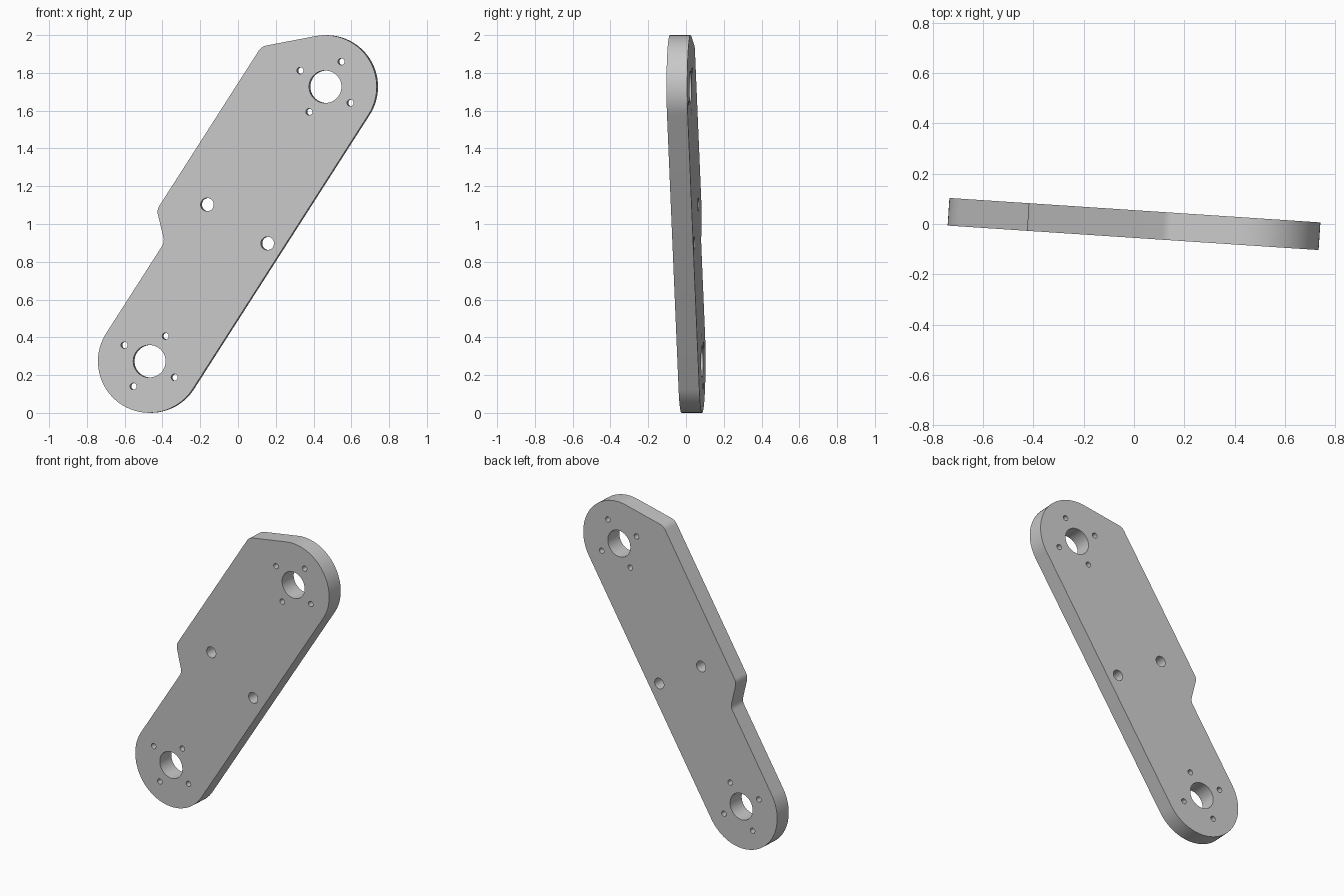
import bpy, bmesh
from math import radians, cos, sin, tan, pi
from mathutils import Matrix, Vector

cube = bpy.data.objects.get("Cube")
if cube:
    bpy.data.objects.remove(cube, do_unlink=True)

HALF = 0.8635       # half the distance between the bores
END_R = 0.273       # rounded end radius
THICK = 0.11


def arc(cx, cy, r, a0, a1, n):
    """Points along an arc, angles in degrees."""
    return [Vector((cx + r * cos(radians(a0 + (a1 - a0) * i / n)),
                    cy + r * sin(radians(a0 + (a1 - a0) * i / n)))) for i in range(n + 1)]


def fillet(before, corner, after, r, n=8):
    """Round one corner of the outline."""
    a, b, c = Vector(before), Vector(corner), Vector(after)
    d0, d1 = (a - b).normalized(), (c - b).normalized()
    half = d0.angle(d1) / 2
    centre = b + (d0 + d1).normalized() * r / sin(half)
    s, e = b + d0 * r / tan(half) - centre, b + d1 * r / tan(half) - centre
    return [centre + s.lerp(e, i / n).normalized() * r for i in range(n + 1)]


def add_loop(curve, points):
    spline = curve.splines.new('POLY')
    spline.points.add(len(points) - 1)
    for p, co in zip(spline.points, points):
        p.co = (co[0], co[1], 0, 1)
    spline.use_cyclic_u = True


def add_hole(curve, x, y, r, n):
    add_loop(curve, arc(x, y, r, 0, 360, n)[:-1])


# Outline along the arm axis: round ends, with a wider stepped side
lower_end = arc(-HALF, 0, END_R, 90, 270, 40)
upper_end = arc(HALF, 0, END_R, -90, 44.2, 32)
inner, step, shoulder = (-0.289, END_R), (-0.168, 0.4), (0.86, 0.4)
outline = lower_end + upper_end
outline += fillet(upper_end[-1], shoulder, step, 0.06)
outline += fillet(shoulder, step, inner, 0.06)
outline += fillet(step, inner, lower_end[0], 0.06)

curve = bpy.data.curves.new("arm_plate_profile", 'CURVE')
curve.dimensions = '2D'
curve.fill_mode = 'BOTH'
curve.extrude = THICK / 2
add_loop(curve, outline)

# Bores with four bolt holes each
for cx in (-HALF, HALF):
    add_hole(curve, cx, 0, 0.086, 48)
    for k in range(4):
        a = k * pi / 2
        add_hole(curve, cx + 0.158 * cos(a), 0.158 * sin(a), 0.0175, 20)

# Middle pair of holes
for side in (-1, 1):
    add_hole(curve, 0, side * 0.19, 0.035, 28)

# Turn the profile into a clean solid
profile = bpy.data.objects.new("arm_plate_profile", curve)
bpy.context.collection.objects.link(profile)
bpy.context.view_layer.update()
mesh = bpy.data.meshes.new_from_object(
    profile.evaluated_get(bpy.context.evaluated_depsgraph_get()))
bpy.data.objects.remove(profile, do_unlink=True)
bm = bmesh.new()
bm.from_mesh(mesh)
bmesh.ops.remove_doubles(bm, verts=bm.verts, dist=0.0001)
bmesh.ops.recalc_face_normals(bm, faces=bm.faces)
bm.to_mesh(mesh)
bm.free()

plate = bpy.data.objects.new("arm_plate", mesh)
mesh.name = "arm_plate"
bpy.context.collection.objects.link(plate)

# Stand the plate up, leaning along its axis and turned slightly
mesh.transform(Matrix.Translation((0, 0, 1))
               @ Matrix.Rotation(radians(-3.77), 4, 'Z')
               @ Matrix.Rotation(radians(90), 4, 'X')
               @ Matrix.Rotation(radians(57.3), 4, 'Z'))

grey = bpy.data.materials.new("plain grey")
grey.use_nodes = True
colour = (0.58, 0.58, 0.58, 1)
grey.diffuse_color = colour
grey.node_tree.nodes["Principled BSDF"].inputs["Base Color"].default_value = colour
mesh.materials.clear()
mesh.materials.append(grey)

bpy.ops.object.select_all(action='DESELECT')
plate.select_set(True)
bpy.context.view_layer.objects.active = plate
bpy.ops.object.shade_smooth_by_angle(angle=radians(30))
